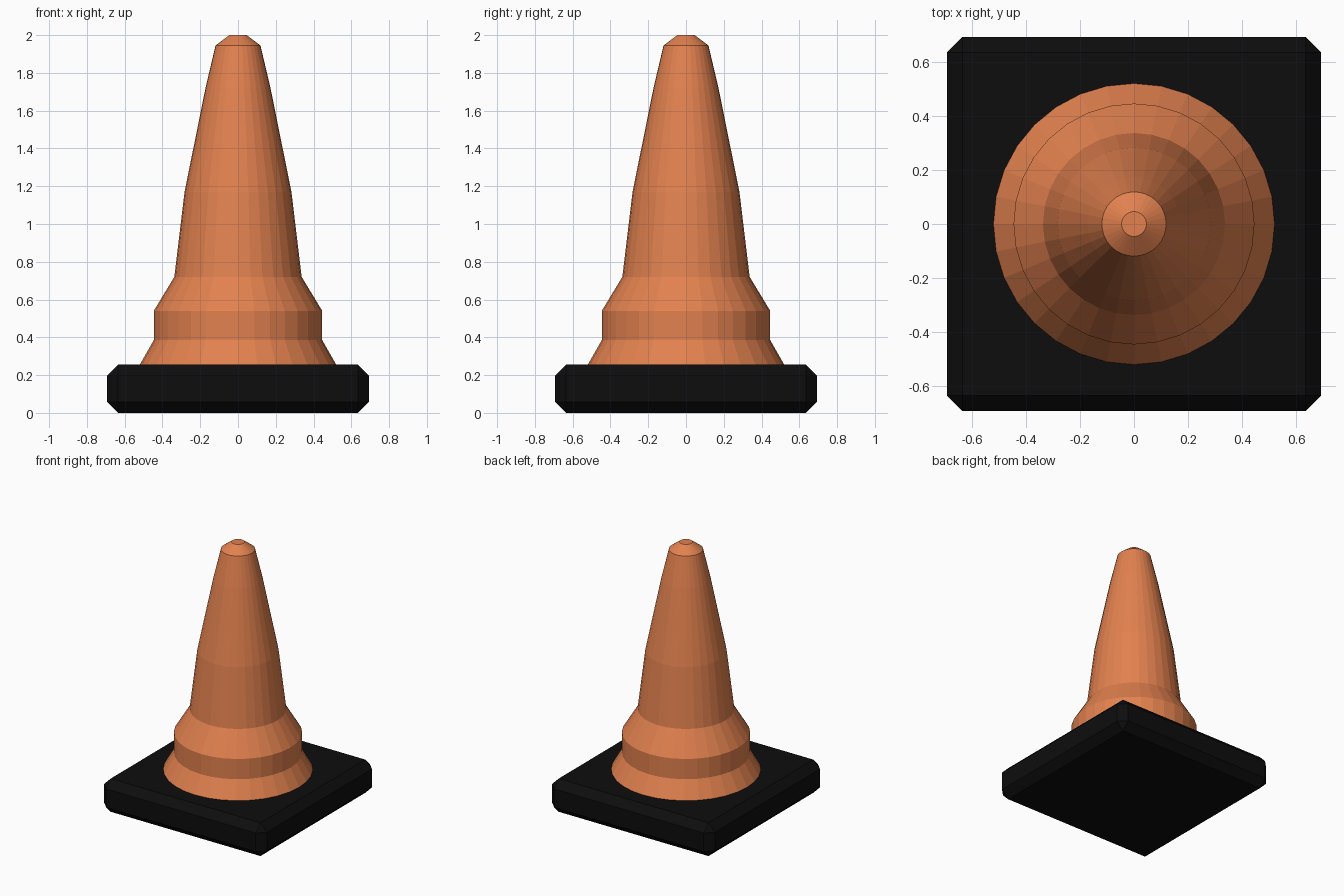
import bpy, bmesh, math
from mathutils import Matrix

if "Cube" in bpy.data.objects:
    bpy.data.objects.remove(bpy.data.objects["Cube"], do_unlink=True)


def make_material(name, color):
    mat = bpy.data.materials.new(name)
    mat.use_nodes = True
    mat.diffuse_color = color
    mat.node_tree.nodes["Principled BSDF"].inputs["Base Color"].default_value = color
    return mat


def make_object(name, bm, mat):
    bmesh.ops.recalc_face_normals(bm, faces=bm.faces)
    mesh = bpy.data.meshes.new(name)
    bm.to_mesh(mesh)
    bm.free()
    mesh.materials.append(mat)
    obj = bpy.data.objects.new(name, mesh)
    bpy.context.collection.objects.link(obj)
    return obj


orange = make_material("orange plastic", (0.76, 0.22, 0.078, 1))
black = make_material("black rubber", (0.004, 0.004, 0.004, 1))

# Square rubber base with chamfered edges
WIDTH, HEIGHT = 1.385, 0.255
bm = bmesh.new()
bmesh.ops.create_cube(bm, size=1, matrix=Matrix.Translation((0, 0, HEIGHT / 2))
                      @ Matrix.Diagonal((WIDTH, WIDTH, HEIGHT, 1)))
base = make_object("base", bm, black)
chamfer = base.modifiers.new("chamfer", "BEVEL")
chamfer.width = 0.057
chamfer.segments = 1

# Cone body: (radius, height) profile turned into flat-sided rings
SIDES = 32
profile = [(0.529, 0.24), (0.446, 0.385), (0.446, 0.54), (0.337, 0.72),
           (0.283, 1.17), (0.172, 1.72), (0.119, 1.945), (0.046, 2.0)]
bm = bmesh.new()
rings = []
for radius, z in profile:
    angles = [2 * math.pi * i / SIDES for i in range(SIDES)]
    rings.append([bm.verts.new((radius * math.cos(a), radius * math.sin(a), z))
                  for a in angles])
for low, high in zip(rings, rings[1:]):
    for i in range(SIDES):
        j = (i + 1) % SIDES
        bm.faces.new((low[i], low[j], high[j], high[i]))
bm.faces.new(rings[0])
bm.faces.new(rings[-1])
make_object("cone_body", bm, orange)
